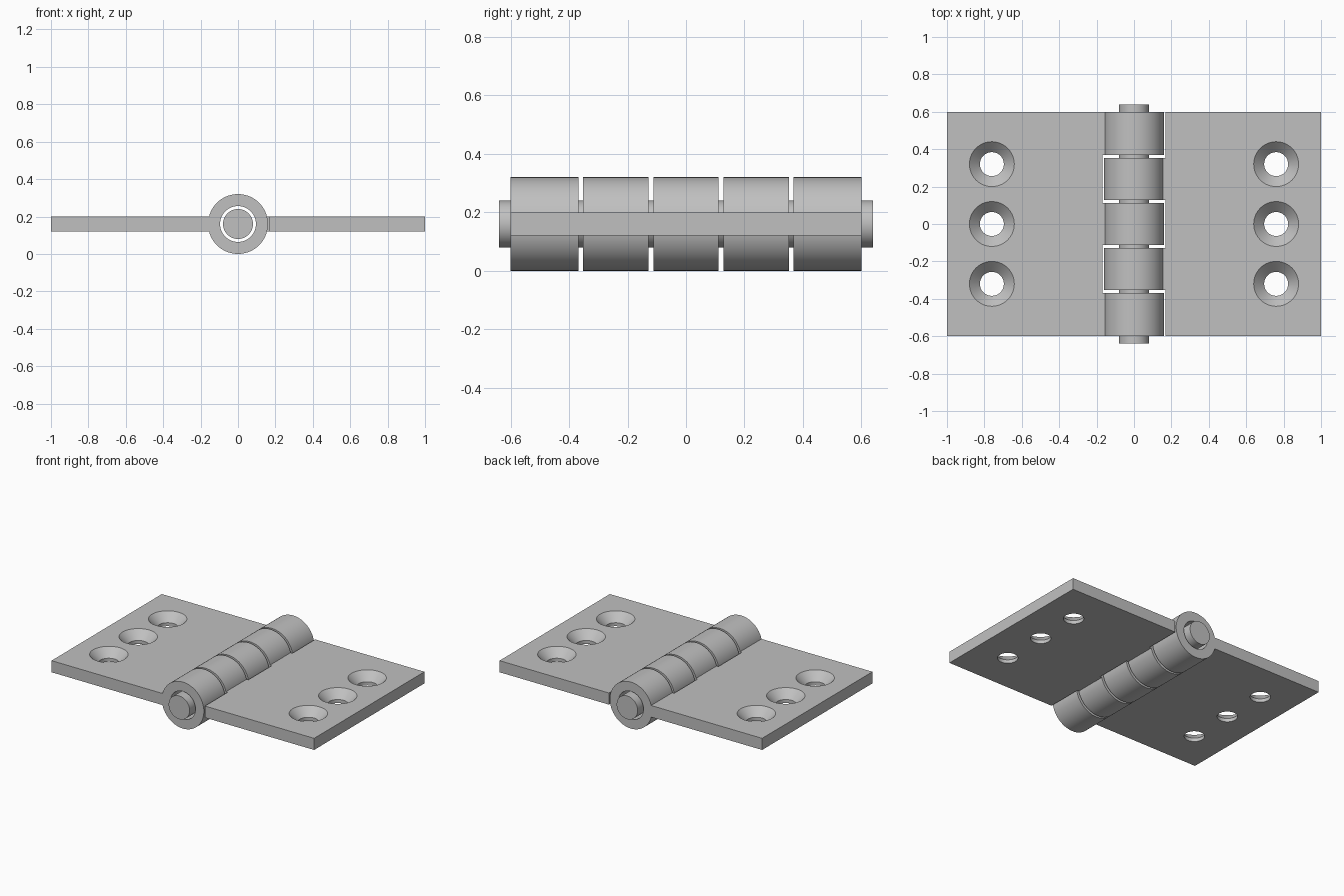
import bpy, bmesh
from math import radians
from mathutils import Matrix, Vector

old = bpy.data.objects.get("Cube")
if old:
    bpy.data.objects.remove(old, do_unlink=True)

AXIS_Z = 0.16              # height of the hinge axis, also the barrel radius
BORE, PIN = 0.096, 0.08
HALF_Y, HALF_PIN = 0.6, 0.64
PITCH, GAP = 0.24, 0.016
NOTCH_X, ARM_X = 0.168, 0.125
BOTTOM, TOP = 0.12, 0.20

steel = bpy.data.materials.new("grey steel")
steel.use_nodes = True
colour = (0.53, 0.53, 0.53, 1)
steel.diffuse_color = colour
steel.node_tree.nodes["Principled BSDF"].inputs["Base Color"].default_value = colour


def make_object(name, bm):
    bmesh.ops.recalc_face_normals(bm, faces=bm.faces)
    mesh = bpy.data.meshes.new(name)
    bm.to_mesh(mesh)
    bm.free()
    mesh.materials.append(steel)
    obj = bpy.data.objects.new(name, mesh)
    bpy.context.collection.objects.link(obj)
    return obj


def lathe(bm, profile, matrix, steps=64):
    """Spin a closed (radius, height) profile around z, then place it."""
    rings = []
    for i in range(steps):
        turn = Matrix.Rotation(radians(360 * i / steps), 4, 'Z')
        rings.append([bm.verts.new(matrix @ turn @ Vector((r, 0, h)))
                      for r, h in profile])
    n = len(profile)
    solid = profile[0][0] == profile[-1][0] or profile[0][0] < profile[-1][0]
    return rings, n


def tube(bm, r_in, r_out, y0, y1):
    rings, n = lathe(bm, [(r_in, y0), (r_out, y0), (r_out, y1), (r_in, y1)], BARREL)
    for a, b in zip(rings, rings[1:] + rings[:1]):
        for j in range(n):
            k = (j + 1) % n
            bm.faces.new((a[j], a[k], b[k], b[j]))


def solid_turning(bm, profile, matrix):
    """Spin an open profile and close both ends with flat caps."""
    rings, n = lathe(bm, profile, matrix)
    for a, b in zip(rings, rings[1:] + rings[:1]):
        for j in range(n - 1):
            bm.faces.new((a[j], a[j + 1], b[j + 1], b[j]))
    bm.faces.new([r[0] for r in rings])
    bm.faces.new([r[-1] for r in rings])


# Local z of a turned part points along +y, through the hinge axis
BARREL = Matrix.Translation((0, 0, AXIS_Z)) @ Matrix.Rotation(radians(-90), 4, 'X')


def knuckle_span(i):
    """Start and end of knuckle i (0 to 4) along y."""
    start = -HALF_Y + i * PITCH
    return (start if i == 0 else start + GAP / 2,
            start + PITCH if i == 4 else start + PITCH - GAP / 2)


def finish(obj):
    bpy.ops.object.select_all(action='DESELECT')
    obj.select_set(True)
    bpy.context.view_layer.objects.active = obj
    for mod in list(obj.modifiers):
        bpy.ops.object.modifier_apply(modifier=mod.name)
    bpy.ops.object.shade_smooth_by_angle(angle=radians(30))


def build_leaf(name, side, owned):
    # Comb-shaped plate: arms reach into the leaf's own knuckles
    outline = [(side, HALF_Y), (side, -HALF_Y)]
    if 0 not in owned:
        outline.append((side * NOTCH_X, -HALF_Y))
    for i in owned:
        y0, y1 = knuckle_span(i)
        if i > 0:
            outline.append((side * NOTCH_X, y0))
        outline += [(side * ARM_X, y0), (side * ARM_X, y1)]
        if i < 4:
            outline.append((side * NOTCH_X, y1))
    if 4 not in owned:
        outline.append((side * NOTCH_X, HALF_Y))
    bm = bmesh.new()
    face = bm.faces.new([bm.verts.new((x, y, BOTTOM)) for x, y in outline])
    up = bmesh.ops.extrude_face_region(bm, geom=[face])["geom"]
    bmesh.ops.translate(bm, vec=(0, 0, TOP - BOTTOM),
                        verts=[v for v in up if isinstance(v, bmesh.types.BMVert)])
    leaf = make_object(name, bm)

    # Rolled knuckles
    bm = bmesh.new()
    for i in owned:
        tube(bm, BORE, AXIS_Z, *knuckle_span(i))
    knuckles = make_object(name + "_knuckles", bm)

    # Countersunk screw holes
    bm = bmesh.new()
    for y in (-0.32, 0, 0.32):
        solid_turning(bm, [(0.064, BOTTOM - 0.05), (0.064, TOP - 0.056),
                           (0.12, TOP), (0.12, TOP + 0.05)],
                      Matrix.Translation((side * 0.76, y, 0)))
    holes = make_object(name + "_hole_cutter", bm)

    for operation, other in (('UNION', knuckles), ('DIFFERENCE', holes)):
        mod = leaf.modifiers.new(operation.title(), 'BOOLEAN')
        mod.operation, mod.object, mod.solver = operation, other, 'EXACT'
    finish(leaf)
    for helper in (knuckles, holes):
        bpy.data.objects.remove(helper, do_unlink=True)


build_leaf("right_leaf", -1, (0, 2, 4))
build_leaf("left_leaf", 1, (1, 3))

# Hinge pin
bm = bmesh.new()
solid_turning(bm, [(PIN, -HALF_PIN), (PIN, HALF_PIN)], BARREL)
finish(make_object("hinge_pin", bm))
